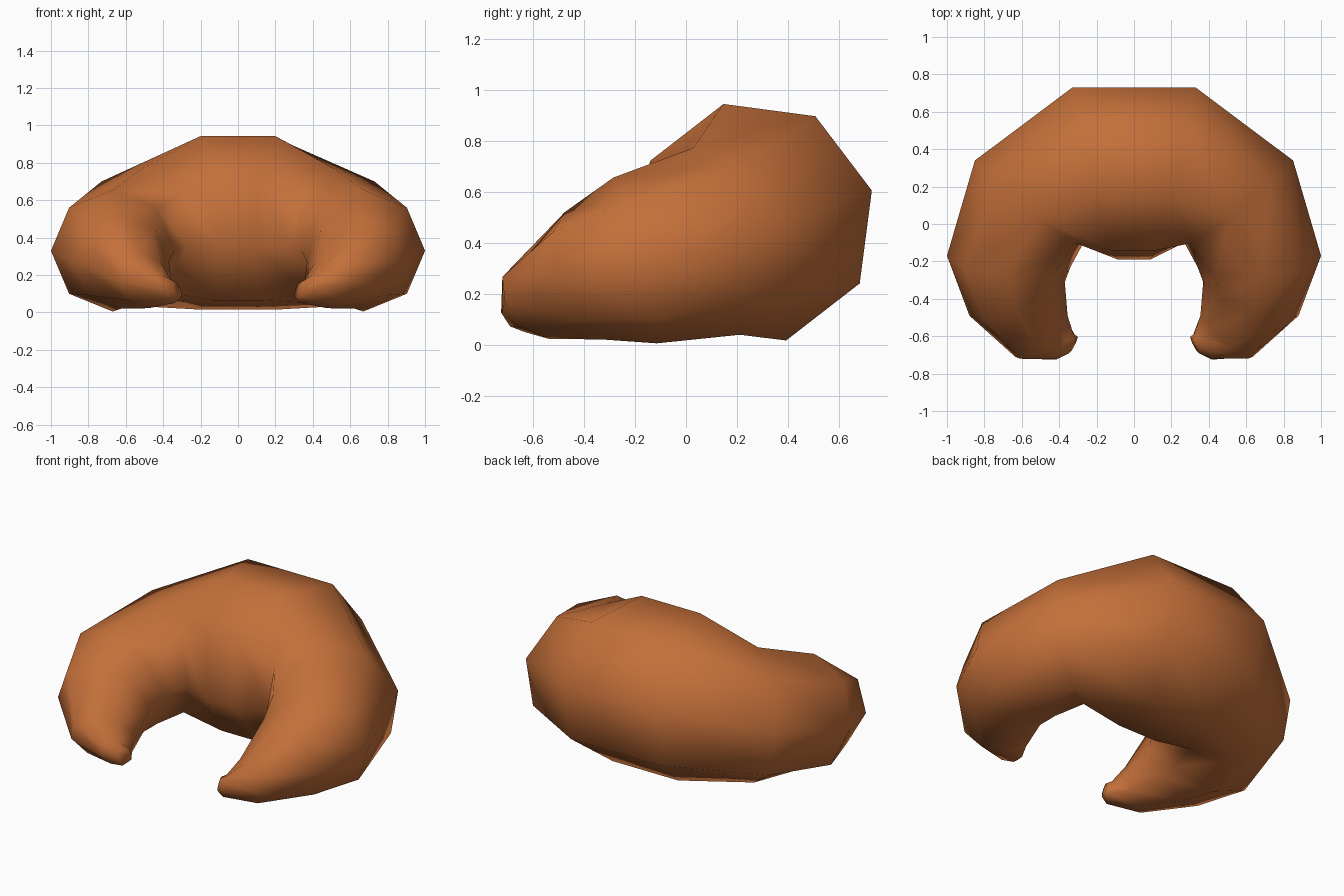
import bpy, bmesh, math
from mathutils import Vector

if "Cube" in bpy.data.objects:
    bpy.data.objects.remove(bpy.data.objects["Cube"])

# Ring sections of one half, from the middle to the tip:
# centre, outward axis, upward axis, twist in degrees
SECTIONS = [
    ((0.21, 0.27, 0.48), (0.12, 0.475, 0.0), (0.02, 0.00, 0.48), 15),
    ((0.56, 0.12, 0.405), (0.295, 0.23, 0.0), (-0.01, -0.06, 0.37), 8),
    ((0.67, -0.20, 0.33), (0.33, 0.03, 0.0), (0.00, -0.085, 0.325), 0),
    ((0.625, -0.40, 0.27), (0.255, -0.09, 0.0), (0.00, -0.075, 0.25), 0),
    ((0.495, -0.60, 0.165), (0.14, -0.11, 0.0), (0.02, -0.06, 0.142), 0),
    ((0.37, -0.655, 0.125), (0.045, -0.07, 0.0), (0.03, -0.02, 0.075), 0),
    ((0.325, -0.645, 0.12), (0.02, -0.045, 0.0), (0.015, -0.01, 0.045), 0),
]
SIDES = 8


def ring(bm, section, side):
    """Add one octagonal section; side = -1 mirrors it."""
    c, out, up, twist = section
    verts = []
    for i in range(SIDES):
        a = math.radians(twist) + math.tau * i / SIDES
        p = Vector(c) + Vector(out) * math.cos(a) + Vector(up) * math.sin(a)
        verts.append(bm.verts.new((p.x * side, p.y, p.z)))
    return verts


# Curved pastry body: both halves lofted from tip to tip
bm = bmesh.new()
rings = [ring(bm, s, -1) for s in reversed(SECTIONS)]
rings += [ring(bm, s, 1) for s in SECTIONS]
for a, b in zip(rings, rings[1:]):
    for i in range(SIDES):
        j = (i + 1) % SIDES
        bm.faces.new((a[i], a[j], b[j], b[i]))
bm.faces.new(rings[0])
bm.faces.new(rings[-1])
bmesh.ops.recalc_face_normals(bm, faces=bm.faces)
for f in bm.faces:
    f.smooth = True

mesh = bpy.data.meshes.new("croissant")
bm.to_mesh(mesh)
bm.free()

# Baked crust colour
crust = bpy.data.materials.new("baked crust")
crust.diffuse_color = (0.55, 0.16, 0.042, 1)
crust.use_nodes = True
crust.node_tree.nodes["Principled BSDF"].inputs["Base Color"].default_value = crust.diffuse_color
mesh.materials.append(crust)
bpy.context.collection.objects.link(bpy.data.objects.new("croissant", mesh))
